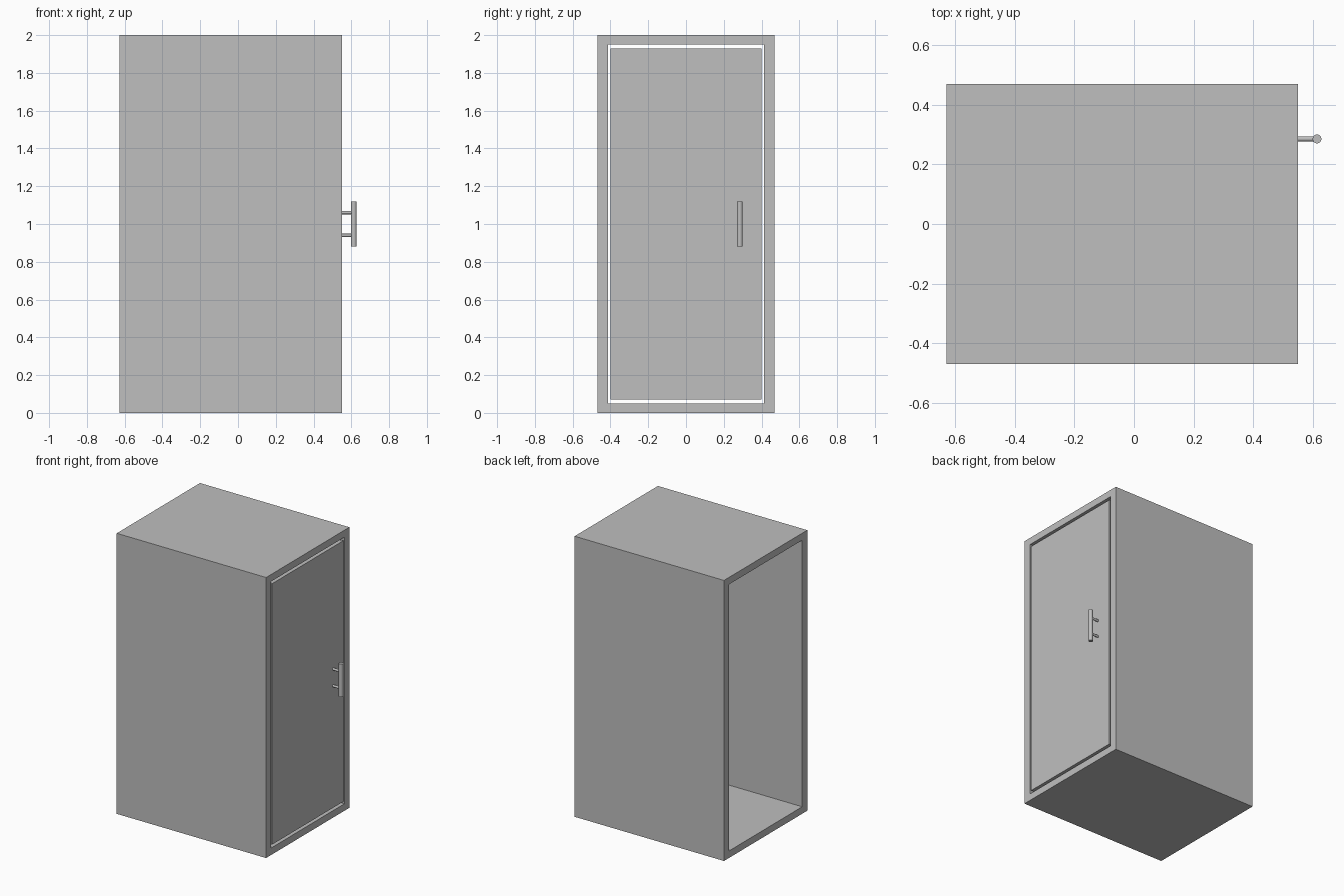
import bpy
import bmesh
from math import pi

default = bpy.data.objects.get("Cube")
if default:
    bpy.data.objects.remove(default, do_unlink=True)

# Single plain grey
GREY = (0.52, 0.52, 0.52, 1)
grey = bpy.data.materials.new("plain_grey")
grey.use_nodes = True
grey.diffuse_color = GREY
grey.node_tree.nodes["Principled BSDF"].inputs["Base Color"].default_value = GREY

FRONT_X, BACK_X = 0.55, -0.628
HEIGHT = 2.0


def finish(obj, name):
    obj.name = obj.data.name = name
    obj.data.materials.append(grey)
    return obj


def box(name, low, high):
    bpy.ops.mesh.primitive_cube_add(size=1)
    obj = bpy.context.object
    for v in obj.data.vertices:
        v.co = [lo + (c + 0.5) * (hi - lo) for c, lo, hi in zip(v.co, low, high)]
    return finish(obj, name)


def rod(name, centre, radius, length, rotation=(0, 0, 0)):
    bpy.ops.mesh.primitive_cylinder_add(vertices=32, radius=radius, depth=length,
                                        location=centre, rotation=rotation)
    bpy.ops.object.shade_smooth_by_angle()
    return finish(bpy.context.object, name)


def sleeve(name, outer, inner):
    """Rectangular tube along x, open at both ends; profiles are (half width, margin)."""
    bm = bmesh.new()

    def ring(x, half, margin):
        corners = ((-half, margin), (half, margin),
                   (half, HEIGHT - margin), (-half, HEIGHT - margin))
        return [bm.verts.new((x, y, z)) for y, z in corners]

    rings = [ring(FRONT_X, *outer), ring(BACK_X, *outer),
             ring(BACK_X, *inner), ring(FRONT_X, *inner)]
    for a, b in zip(rings, rings[1:] + rings[:1]):
        for i in range(4):
            j = (i + 1) % 4
            bm.faces.new((a[i], a[j], b[j], b[i]))
    bmesh.ops.recalc_face_normals(bm, faces=bm.faces)
    mesh = bpy.data.meshes.new(name)
    bm.to_mesh(mesh)
    bm.free()
    obj = bpy.data.objects.new(name, mesh)
    bpy.context.collection.objects.link(obj)
    return finish(obj, name)


# Cabinet shell, open at the rear end
sleeve("cabinet_shell", (0.469, 0), (0.412, 0.05))

# Door panel, flush with the opening and separated by a narrow gap
box("door_panel", (FRONT_X - 0.045, -0.401, 0.07), (FRONT_X, 0.401, 1.93))

# Pull handle: upright bar on two standoffs
BAR_X, BAR_Y, BAR_Z = 0.613, 0.285, 1.0
rod("handle_bar", (BAR_X, BAR_Y, BAR_Z), 0.0148, 0.236)
for side, label in ((1, "upper"), (-1, "lower")):
    rod(label + "_handle_standoff",
        ((FRONT_X + BAR_X) / 2, BAR_Y, BAR_Z + side * 0.06),
        0.0085, BAR_X - FRONT_X, (0, pi / 2, 0))
